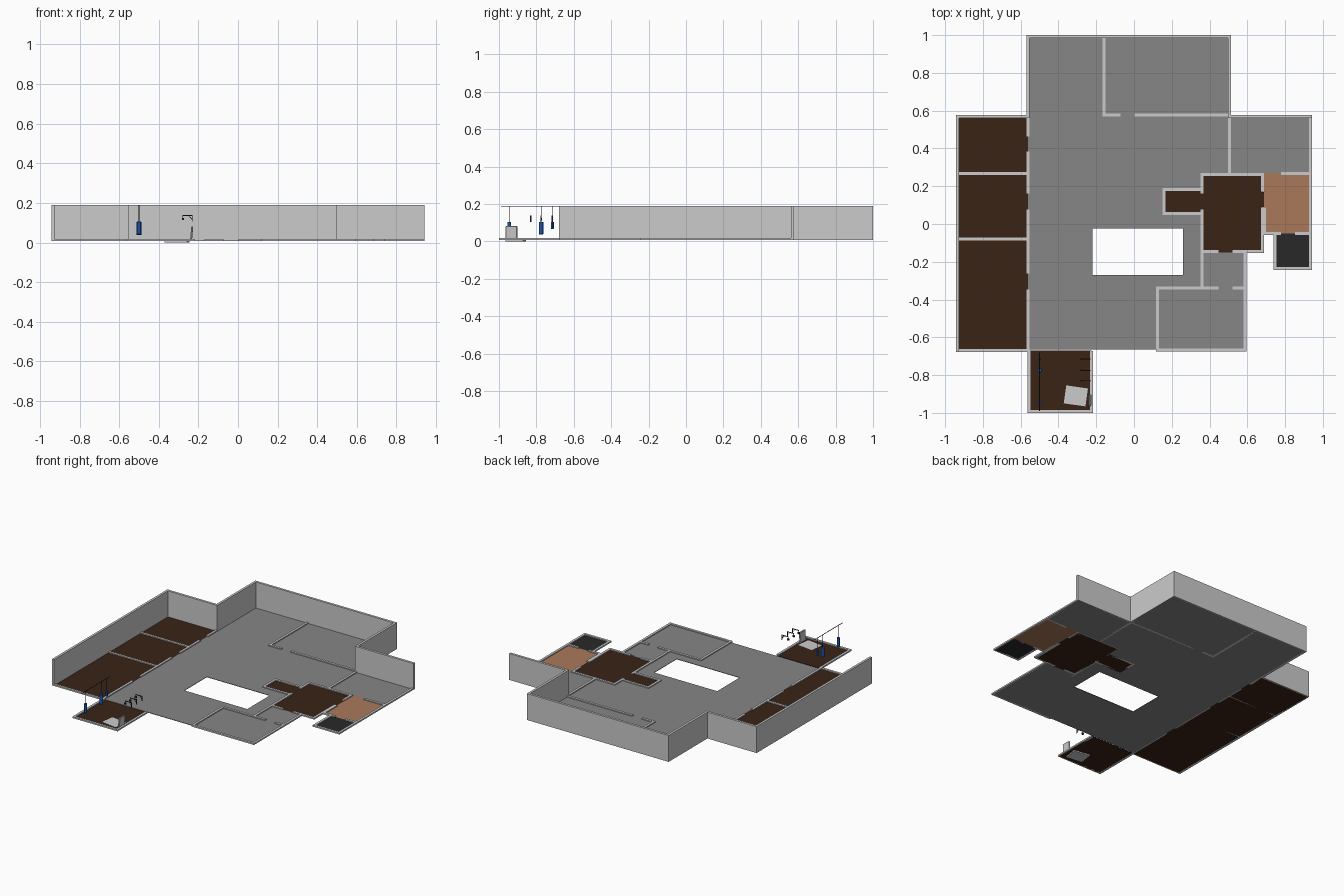
import bpy, bmesh
from mathutils import Vector, Matrix

if "Cube" in bpy.data.objects:
    bpy.data.objects.remove(bpy.data.objects["Cube"])

FLOOR_LO, FLOOR_HI = 0.008, 0.011
LOW, TALL, T = 0.018, 0.19, 0.016


def material(name, rgb):
    m = bpy.data.materials.new(name)
    m.diffuse_color = (*rgb, 1)
    m.use_nodes = True
    m.node_tree.nodes["Principled BSDF"].inputs["Base Color"].default_value = m.diffuse_color
    return m


GREY = material("floor_grey", (0.24, 0.24, 0.24))
BROWN = material("dark_wood", (0.042, 0.017, 0.008))
TAN = material("tan_floor", (0.40, 0.19, 0.105))
BLACK = material("black", (0.022, 0.022, 0.022))
BLUE = material("blue", (0.01, 0.085, 0.42))


def finish(name, bm, mat=None):
    bmesh.ops.recalc_face_normals(bm, faces=bm.faces)
    me = bpy.data.meshes.new(name)
    bm.to_mesh(me)
    bm.free()
    ob = bpy.data.objects.new(name, me)
    bpy.context.collection.objects.link(ob)
    if mat:
        me.materials.append(mat)
    return ob


def add_box(bm, x0, x1, y0, y1, z0, z1):
    m = Matrix.Translation(((x0 + x1) / 2, (y0 + y1) / 2, (z0 + z1) / 2))
    m = m @ Matrix.Diagonal((x1 - x0, y1 - y0, z1 - z0, 1))
    return bmesh.ops.create_cube(bm, size=1, matrix=m)["verts"]


def add_rod(bm, a, b, r, sides=8):
    a, b = Vector(a), Vector(b)
    d = b - a
    m = Matrix.Translation((a + b) / 2) @ d.to_track_quat('Z', 'Y').to_matrix().to_4x4()
    bmesh.ops.create_cone(bm, cap_ends=True, segments=sides, radius1=r, radius2=r,
                          depth=d.length, matrix=m)


def floor(name, rects, mat):
    bm = bmesh.new()
    for x0, x1, y0, y1 in rects:
        add_box(bm, x0, x1, y0, y1, FLOOR_LO, FLOOR_HI)
    return finish(name, bm, mat)


def walls(name, segments, top):
    bm = bmesh.new()
    h = T / 2
    for x0, y0, x1, y1 in segments:
        add_box(bm, min(x0, x1) - h, max(x0, x1) + h, min(y0, y1) - h, max(y0, y1) + h,
                FLOOR_LO, top)
    return finish(name, bm)


# Main floor: outline with a courtyard opening
bm = bmesh.new()
outline = [(-.56, -.665), (.585, -.665), (.585, -.15), (.36, -.15), (.36, .05), (.155, .05),
           (.155, .185), (.36, .185), (.36, .27), (.935, .27), (.935, .575), (.51, .575),
           (.51, .992), (-.56, .992)]
hole = [(-.22, -.27), (.26, -.27), (.26, -.025), (-.22, -.025)]
edges = []
for loop in (outline, hole):
    vs = [bm.verts.new((x, y, FLOOR_LO)) for x, y in loop]
    edges += [bm.edges.new((vs[i], vs[i - 1])) for i in range(len(vs))]
bmesh.ops.triangle_fill(bm, edges=edges, use_beauty=True)
ext = bmesh.ops.extrude_face_region(bm, geom=bm.faces[:])
bmesh.ops.translate(bm, vec=(0, 0, FLOOR_HI - FLOOR_LO),
                    verts=[g for g in ext["geom"] if isinstance(g, bmesh.types.BMVert)])
finish("main_floor", bm, GREY)

# Coloured room floors, including doorway strips
floor("left_room_floors", [(-.935, -.56, -.67, .57), (-.56, -.551, .385, .46),
                           (-.56, -.551, .08, .16), (-.56, -.551, -.345, -.265)], BROWN)
floor("training_room_floor", [(-.56, -.225, -.992, -.67)], BROWN)
floor("right_room_floor", [(.36, .68, -.15, .265), (.155, .36, .05, .185),
                           (.45, .52, -.158, -.15), (.68, .688, .09, .17)], BROWN)
floor("tan_room_floor", [(.688, .935, -.05, .27), (.69, .775, .27, .278)], TAN)
floor("dark_room_floor", [(.75, .935, -.235, -.05)], BLACK)

# Tall outer walls on the back and left
walls("tall_outer_walls", [
    (-.935, -.67, -.935, .57), (-.935, .57, -.56, .57), (-.56, .57, -.56, .992),
    (-.56, .992, .505, .992), (.505, .57, .505, .992), (.505, .57, .935, .57)], TALL)

# Low cut-away walls, with door gaps
walls("left_room_walls", [
    (-.935, -.67, -.56, -.67), (-.935, -.08, -.56, -.08), (-.935, .268, -.56, .268),
    (-.56, .47, -.56, .57), (-.56, .17, -.56, .375), (-.56, -.255, -.56, .07),
    (-.56, -.67, -.56, -.355)], LOW)
walls("training_room_walls", [
    (-.555, -.992, -.555, -.67), (-.555, -.992, -.226, -.992),
    (-.226, -.992, -.226, -.68)], LOW)
walls("back_room_walls", [
    (-.16, .578, -.16, .992), (-.16, .578, -.08, .578), (.01, .578, .505, .578)], LOW)
walls("right_room_walls", [
    (.505, .27, .505, .57), (.935, -.235, .935, .57),
    (.36, .262, .68, .262), (.785, .267, .935, .267),
    (.36, .17, .36, .262), (.36, -.145, .36, .07),
    (.68, .18, .68, .262), (.68, -.145, .68, .08),
    (.36, -.145, .44, -.145), (.53, -.145, .68, -.145),
    (.16, .055, .36, .055), (.16, .182, .36, .182), (.16, .055, .16, .182),
    (.69, -.05, .69, .08), (.69, -.05, .77, -.05), (.86, -.05, .935, -.05),
    (.747, -.235, .747, -.05), (.747, -.235, .935, -.235)], LOW)
walls("front_room_walls", [
    (.36, -.34, .36, -.145), (.587, -.668, .587, -.145),
    (.125, -.34, .44, -.34), (.53, -.34, .587, -.34),
    (.125, -.668, .125, -.34), (.125, -.668, .587, -.668)], LOW)

# Ceiling rail with hanging bags
bm = bmesh.new()
add_rod(bm, (-.5, -.99, .188), (-.5, -.68, .188), .002)
finish("bag_rail", bm, BLACK)
for i, (y, r, z0) in enumerate([(-.945, .01, .04), (-.775, .012, .037), (-.715, .008, .067)]):
    bm = bmesh.new()
    add_rod(bm, (-.5, y, z0), (-.5, y, .105), r, 20)
    bag = finish(f"hanging_bag_{i + 1}", bm, BLUE)
    bag.modifiers.new("rounded_ends", 'BEVEL').width = .002
    bm = bmesh.new()
    add_rod(bm, (-.5, y, .104), (-.5, y, .188), .0015)
    finish(f"bag_strap_{i + 1}", bm, BLACK)

# Wall brackets with hanging grips
for i, y in enumerate((-.83, -.775, -.715)):
    bm = bmesh.new()
    add_box(bm, -.28, -.229, y - .002, y + .002, .135, .139)
    add_box(bm, -.233, -.229, y - .003, y + .003, .105, .139)
    add_rod(bm, (-.231, y, .115), (-.25, y, .137), .0015)
    add_rod(bm, (-.278, y, .137), (-.278, y, .125), .0015)
    add_box(bm, -.284, -.272, y - .004, y + .004, .113, .125)
    finish(f"wall_bracket_{i + 1}", bm, BLACK)

# Loose mat, turned slightly on the floor
bm = bmesh.new()
vs = add_box(bm, -.058, .058, -.048, .048, 0, .0125)
bmesh.ops.transform(bm, verts=vs, matrix=Matrix.Translation((-.308, -.91, 0))
                    @ Matrix.Rotation(-.14, 4, 'Z'))
finish("floor_mat", bm)

# Leaning panel against the right wall
bm = bmesh.new()
vs = add_box(bm, -.242, -.232, -.965, -.902, .011, .082)
for v in vs:
    if v.co.z > .05:
        v.co.x += .006
panel = finish("leaning_panel", bm)
panel.modifiers.new("soft_corners", 'BEVEL').width = .003
